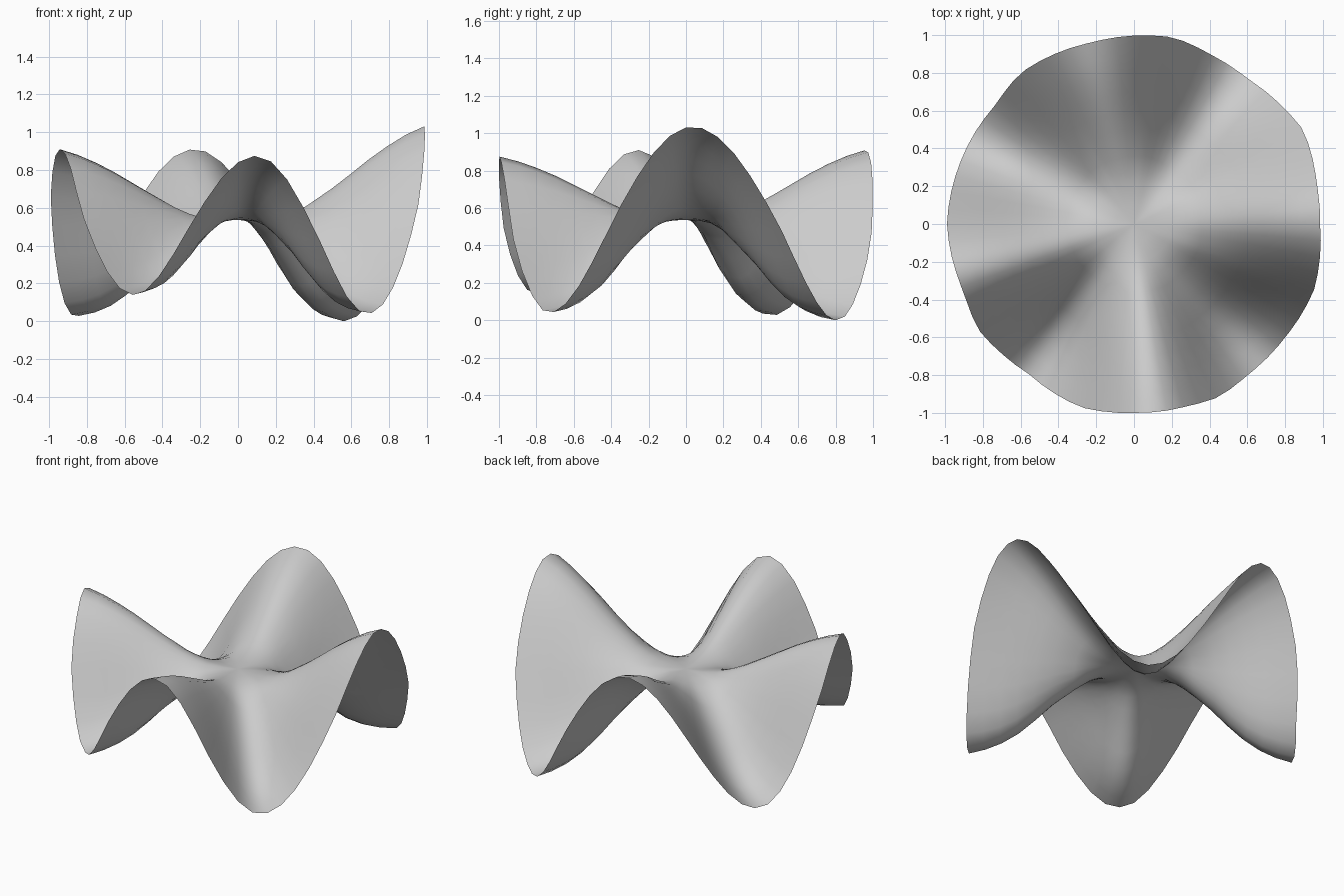
import bpy, bmesh, math

if "Cube" in bpy.data.objects:
    bpy.data.objects.remove(bpy.data.objects["Cube"])

SEGMENTS = 72
CENTRE_Z = 0.535

# crests and troughs around the rim: angle in degrees, height
WAVES = [(2, 1.035), (55.5, 0.0), (103.5, 0.91), (152, 0.025),
         (195.5, 0.91), (235.5, 0.14), (275.5, 0.875), (313, 0.04), (362, 1.035)]

# how late each crest or trough leaves the flat middle: angle, exponent
SHAPES = [(2, 1.14), (55.5, 1.02), (103.5, 1), (152, 1.18),
          (195.5, .98), (235.5, 1.14), (275.5, .93), (313, 1.18), (362, 1.14)]

# slightly uneven rim outline: angle in degrees, radius
OUTLINE = [(0, .985), (12, .99), (29, 1.025), (37, 1.005), (52, .976), (66, .985),
           (78, 1.01), (87, 1.0), (103, .987), (127, 1.0), (139, .967), (151, .972),
           (162, .977), (180, .99), (196, .975), (203, .972), (214, .996), (225, .98),
           (235, .97), (254, 1.01), (270, 1.0), (287, 1.005), (296, 1.02), (307, 1.0),
           (323, 1.0), (340, 1.015), (360, .985)]

# radius fraction, rise along a crest, fall along a trough
RINGS = [(.1, .003, .004), (.2, .028, .045), (.28, .09, .13), (.36, .18, .26),
         (.5, .38, .48), (.6, .53, .66), (.7, .68, .81), (.8, .81, .91),
         (.9, .92, .97), (1, 1, 1)]


def lookup(table, a, ease):
    for (a0, v0), (a1, v1) in zip(table, table[1:]):
        if a0 <= a <= a1:
            t = (a - a0) / (a1 - a0)
            if ease:
                t = (1 - math.cos(math.pi * t)) / 2
            return v0 + (v1 - v0) * t


grey = bpy.data.materials.new("light grey")
grey.diffuse_color = (0.6, 0.6, 0.6, 1)
grey.use_nodes = True
grey.node_tree.nodes["Principled BSDF"].inputs["Base Color"].default_value = grey.diffuse_color

# rippled sheet: concentric rings joined by quads, with a fan in the middle
bm = bmesh.new()
centre = bm.verts.new((0, 0, CENTRE_Z))
rings = []
for frac, rise, fall in RINGS:
    ring = []
    for i in range(SEGMENTS):
        deg = i * 360 / SEGMENTS
        wave_deg = deg if deg >= 2 else deg + 360
        height = lookup(WAVES, wave_deg, True) - CENTRE_Z
        power = lookup(SHAPES, wave_deg, True)
        r = frac * lookup(OUTLINE, deg, False)
        z = CENTRE_Z + height * (rise if height > 0 else fall) ** power
        a = math.radians(deg)
        ring.append(bm.verts.new((r * math.cos(a), r * math.sin(a), z)))
    rings.append(ring)

for i in range(SEGMENTS):
    j = (i + 1) % SEGMENTS
    bm.faces.new((centre, rings[0][i], rings[0][j]))
    for inner, outer in zip(rings, rings[1:]):
        bm.faces.new((inner[i], outer[i], outer[j], inner[j]))
for f in bm.faces:
    f.smooth = True

mesh = bpy.data.meshes.new("rippled_sheet")
bm.to_mesh(mesh)
bm.free()
mesh.materials.append(grey)
sheet = bpy.data.objects.new("rippled_sheet", mesh)
bpy.context.collection.objects.link(sheet)
